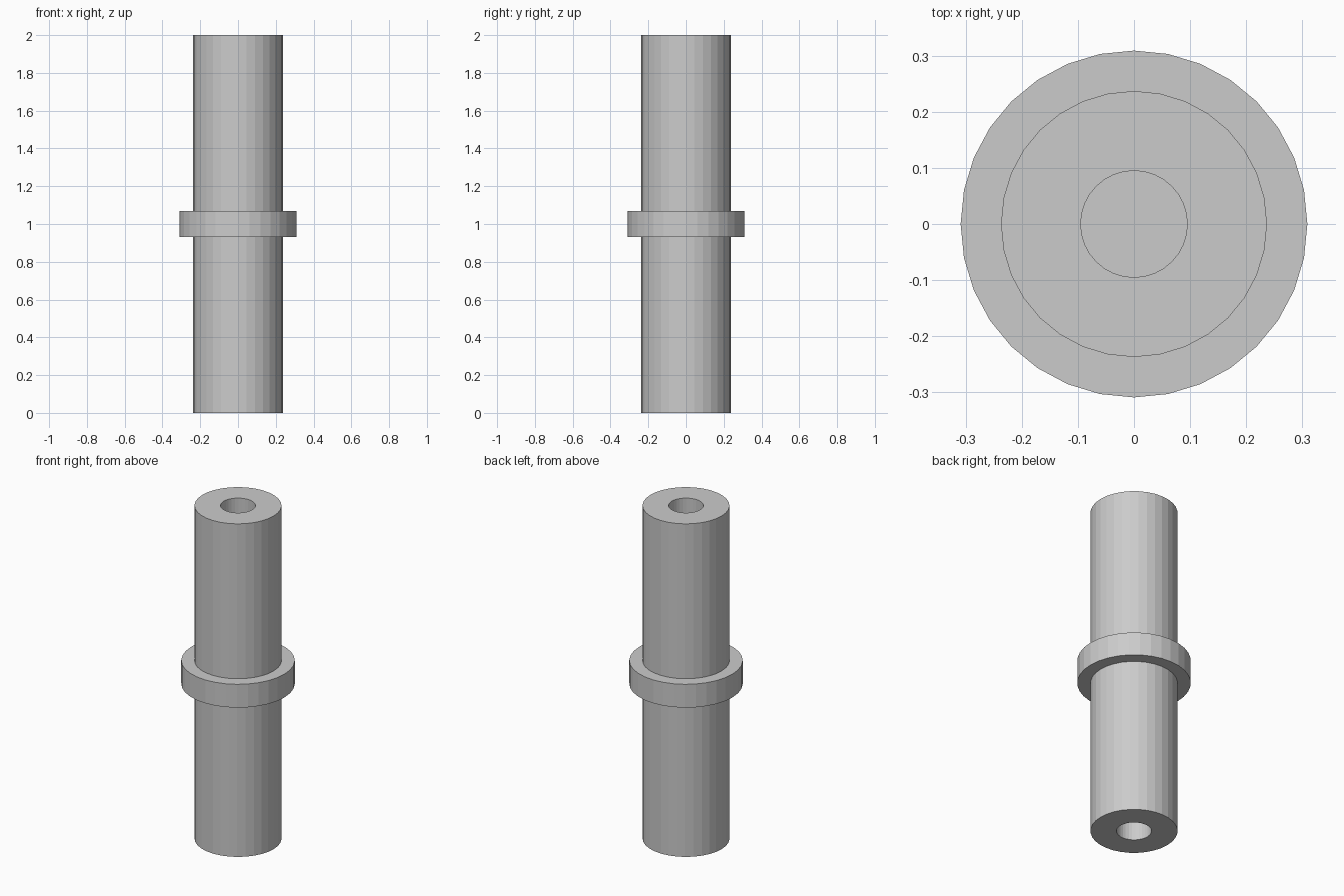
import bpy, bmesh, math

if "Cube" in bpy.data.objects:
    bpy.data.objects.remove(bpy.data.objects["Cube"])

SIDES = 32
SHAFT_R, COLLAR_R, BORE_R = 0.237, 0.309, 0.095
LOW, HIGH, TOP = 0.93, 1.07, 2.0


def ring(bm, radius, z):
    return [bm.verts.new((radius * math.cos(2 * math.pi * i / SIDES),
                          radius * math.sin(2 * math.pi * i / SIDES), z))
            for i in range(SIDES)]


def turned(name, profile):
    """Revolve a radius/height profile and cap both of its ends."""
    bm = bmesh.new()
    rings = [ring(bm, r, z) for r, z in profile]
    for a, b in zip(rings, rings[1:]):
        for i in range(SIDES):
            j = (i + 1) % SIDES
            bm.faces.new((a[i], a[j], b[j], b[i]))
    bm.faces.new(list(reversed(rings[0])))
    bm.faces.new(rings[-1])
    bmesh.ops.recalc_face_normals(bm, faces=bm.faces)
    mesh = bpy.data.meshes.new(name)
    bm.to_mesh(mesh)
    bm.free()
    obj = bpy.data.objects.new(name, mesh)
    bpy.context.collection.objects.link(obj)
    return obj


# Collared shaft with a blind bore in each end, closed by a web at the collar
turned("collared_shaft", [
    (BORE_R, LOW), (BORE_R, 0), (SHAFT_R, 0), (SHAFT_R, LOW),
    (COLLAR_R, LOW), (COLLAR_R, HIGH),
    (SHAFT_R, HIGH), (SHAFT_R, TOP), (BORE_R, TOP), (BORE_R, HIGH),
])
